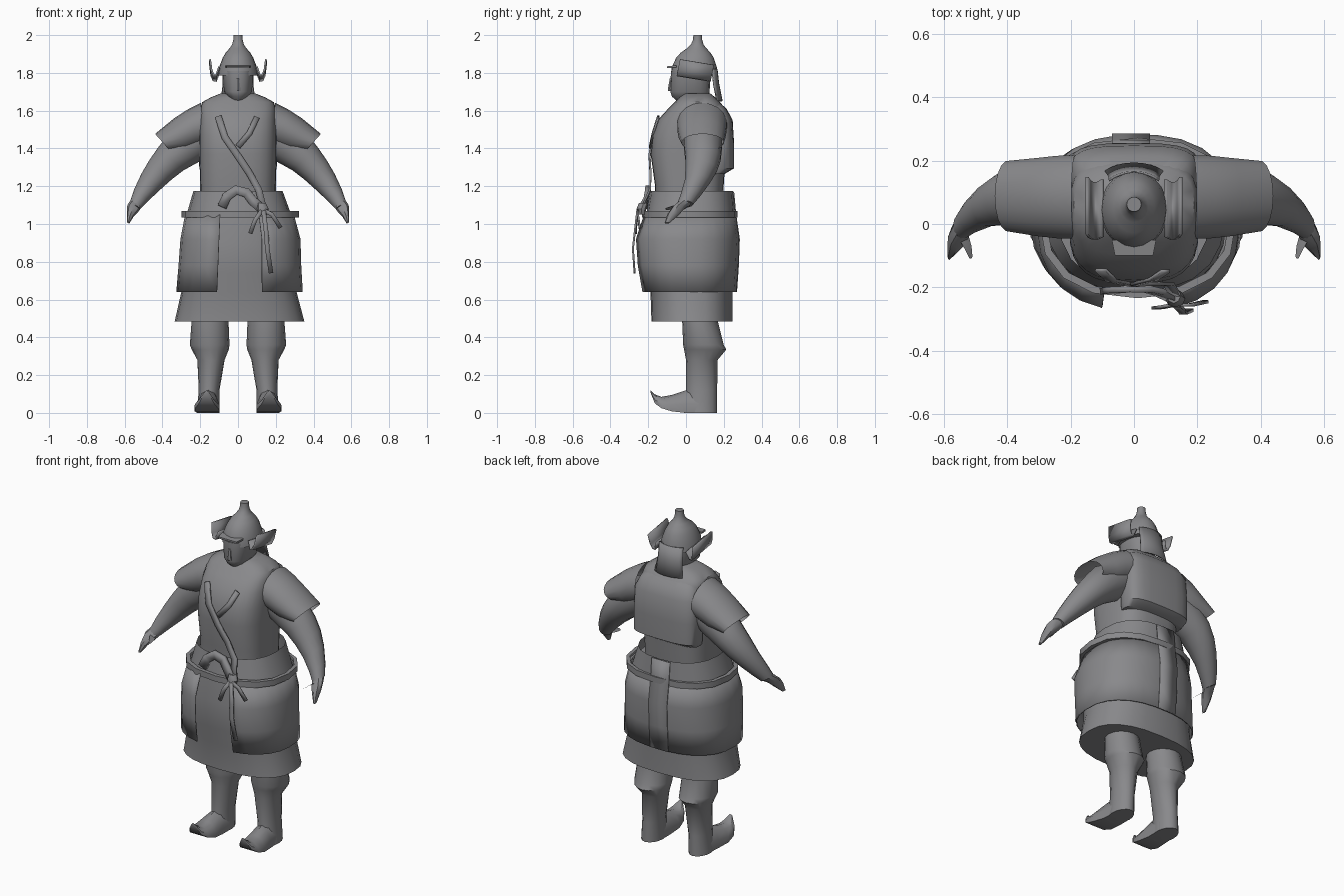
import bpy, bmesh, math
from mathutils import Vector

grey = bpy.data.materials.new("plain_grey")
grey.diffuse_color = (0.25, 0.25, 0.26, 1)


def finish(name, bm, angle=40, thick=0):
    bmesh.ops.recalc_face_normals(bm, faces=bm.faces[:])
    me = bpy.data.meshes.new(name)
    bm.to_mesh(me)
    bm.free()
    ob = bpy.data.objects.new(name, me)
    bpy.context.collection.objects.link(ob)
    me.materials.append(grey)
    if thick:
        mod = ob.modifiers.new("thickness", "SOLIDIFY")
        mod.thickness, mod.offset = thick, 0
    bpy.ops.object.select_all(action='DESELECT')
    ob.select_set(True)
    bpy.context.view_layer.objects.active = ob
    bpy.ops.object.shade_smooth_by_angle(angle=math.radians(angle))
    return ob


def skin(name, rings, closed=True, cap=True, thick=0, angle=40):
    """Bridge a list of equally long point rings."""
    bm = bmesh.new()
    vs = [[bm.verts.new(p) for p in r] for r in rings]
    n = len(vs[0])
    for a, b in zip(vs, vs[1:]):
        for i in range(n if closed else n - 1):
            j = (i + 1) % n
            bm.faces.new((a[i], a[j], b[j], b[i]))
    if closed and cap:
        bm.faces.new(vs[0])
        bm.faces.new(vs[-1])
    return finish(name, bm, angle, thick)


def power(v, p):
    return math.copysign(abs(v) ** (2 / p), v)


def stack(name, rows, p=2.0, n=20, arc=None, **kw):
    """Horizontal rings; each row is z, centre x, half width, front y, back y."""
    rings = []
    for z, cx, rx, yf, yb in rows:
        a0, a1 = arc or (-90, 270)
        ring = []
        for i in range(n):
            t = math.radians(a0 + (a1 - a0) * i / (n - 1 if arc else n))
            ring.append((cx + rx * power(math.cos(t), p),
                         (yf + yb) / 2 + (yb - yf) / 2 * power(math.sin(t), p), z))
        rings.append(ring)
    return skin(name, rings, closed=arc is None, **kw)


def limb(name, rows, side, n=14, **kw):
    """Slanted rings; each row is centre x, y, z, half axis x, z and half depth y."""
    rings = []
    for x, y, z, ax, az, ry in rows:
        ring = []
        for i in range(n):
            t = 2 * math.pi * i / n
            ring.append((side * (x + ax * math.cos(t)), y + ry * math.sin(t), z + az * math.cos(t)))
        rings.append(ring)
    return skin(name, rings, **kw)


def ribbon(name, pts, width, thick=0.01):
    """Flat strap facing the front."""
    pts = [Vector(p) for p in pts]
    rings = []
    for i, p in enumerate(pts):
        d = pts[min(i + 1, len(pts) - 1)] - pts[max(i - 1, 0)]
        s = Vector((d.z, 0, -d.x)).normalized() * width / 2
        rings.append([p - s, p + s])
    return skin(name, rings, closed=False, thick=thick)


# torso and padded back plate
stack("torso", [(1.08, 0, .2, -.16, .19), (1.21, 0, .2, -.165, .2), (1.37, 0, .205, -.187, .21),
                (1.47, 0, .205, -.177, .22), (1.555, 0, .202, -.145, .225), (1.61, 0, .2, -.095, .21),
                (1.645, 0, .19, -.06, .18), (1.67, 0, .145, -.035, .155), (1.69, 0, .095, -.01, .13)],
      p=3, n=28)
stack("back_plate", [(1.265, 0, .195, .09, .205), (1.295, 0, .205, .08, .255), (1.42, 0, .207, .08, .255),
                     (1.55, 0, .203, .07, .247), (1.61, 0, .18, .06, .215), (1.655, 0, .13, .05, .165)],
      p=3.2, n=24)

# head with a pointed chin and small nose
stack("head", [(1.60, 0, .06, .02, .12), (1.645, 0, .025, -.04, .1), (1.675, 0, .055, -.075, .12),
               (1.70, 0, .075, -.083, .125), (1.81, 0, .082, -.08, .13)], p=2.3, n=18)
stack("nose", [(1.705, 0, .014, -.094, -.06), (1.72, 0, .014, -.095, -.06), (1.77, 0, .008, -.086, -.06)], n=6)

# helmet, visor, ear plates and neck flap
stack("helmet", [(1.785, 0, .107, -.078, .168), (1.83, 0, .1, -.076, .163), (1.88, 0, .081, -.052, .147),
                 (1.907, 0, .065, -.028, .13), (1.93, 0, .045, .005, .108), (1.95, 0, .031, .026, .093),
                 (1.975, 0, .025, .037, .086), (2.0, 0, .023, .039, .085)], n=20)
skin("visor", [[(-.07, -.05, 1.84), (-.06, -.1, 1.835), (.06, -.1, 1.835), (.07, -.05, 1.84)],
               [(-.07, -.05, 1.83), (-.06, -.1, 1.825), (.06, -.1, 1.825), (.07, -.05, 1.83)]])
for s in (1, -1):
    # each plate folds down from the brim and curls up outward
    path = [(.1, 1.82), (.116, 1.775), (.13, 1.778), (.141, 1.805), (.148, 1.86)]
    skin("ear_plate", [[(s * x, -.05 + (z - 1.77) * .2, z + .012), (s * x, .13 + (z - 1.77) * .2, z - .018)]
                       for x, z in path], closed=False, thick=.01)
stack("neck_flap", [(1.82, 0, .1, .03, .163), (1.74, 0, .1, .04, .172), (1.65, 0, .115, .055, .19)],
      arc=(38, 142), n=9, thick=.008)

for s in (1, -1):
    # sleeves, arms and hands
    limb("sleeve", [(.185, .085, 1.53, .012, .112, .133), (.24, .085, 1.505, .022, .104, .132),
                    (.3, .085, 1.47, .038, .09, .125), (.397, .088, 1.43, .042, .047, .112)],
         s, n=18, cap=False)
    limb("arm", [(.2, .09, 1.46, .06, .085, .1), (.28, .09, 1.41, .075, .08, .103),
                 (.355, .09, 1.345, .068, .06, .095), (.41, .08, 1.287, .06, .05, .085),
                 (.46, .06, 1.225, .052, .04, .068), (.51, .025, 1.155, .04, .028, .053),
                 (.54, -.005, 1.105, .03, .018, .042)], s)
    limb("hand", [(.538, -.005, 1.11, .03, .018, .04), (.555, -.04, 1.085, .031, .016, .035),
                  (.57, -.068, 1.05, .018, .01, .032), (.582, -.1, 1.005, .006, .003, .013)], s, n=8)
    limb("thumb", [(.543, -.03, 1.095, .02, .012, .018), (.525, -.07, 1.087, .013, .01, .014),
                   (.515, -.103, 1.08, .006, .006, .007)], s, n=6)
    # legs with baggy knees tucked into boots
    stack("leg", [(.51, s * .148, .098, -.02, .17), (.48, s * .148, .098, -.02, .17),
                  (.36, s * .15, .105, -.015, .2), (.335, s * .147, .098, -.01, .213),
                  (.28, s * .143, .072, .0, .167), (.12, s * .153, .055, .0, .165),
                  (0, s * .158, .06, -.01, .165)], n=16)
    foot = []
    for y, zb, zt, w, cx in [(.1, 0, .13, .055, .155), (0, 0, .12, .058, .158), (-.075, .008, .095, .066, .163),
                             (-.13, .025, .085, .06, .166), (-.165, .05, .098, .04, .167),
                             (-.187, .105, .118, .012, .166)]:
        foot.append([(s * (cx + u * w), y, zb + v * (zt - zb)) for u, v in
                     [(-1, 0), (1, 0), (1, .4), (.6, .85), (0, 1), (-.6, .85), (-1, .4)]])
    skin("boot_toe", foot)

# layered skirt: lower robe, armoured apron, waist band and belt
stack("robe", [(1.1, 0, .25, -.185, .22), (.9, 0, .29, -.215, .25), (.74, 0, .3, -.21, .25),
               (.64, .005, .305, -.188, .245), (.485, .008, .343, -.183, .245)], p=2.5, n=24)
stack("apron", [(1.05, .008, .285, -.228, .262), (.92, .013, .315, -.272, .28), (.78, .01, .322, -.262, .275),
                (.64, .008, .332, -.237, .265)], p=2.4, arc=(-73, 253), n=24, thick=.006)
stack("waist_band", [(1.175, 0, .236, -.19, .25), (1.04, .005, .28, -.212, .26)],
      p=2.4, n=20, cap=False)
stack("belt", [(1.035, .012, .29, -.212, .255), (1.035, .012, .312, -.234, .272),
               (1.07, .012, .312, -.234, .272), (1.07, .012, .29, -.212, .255)], p=2.4, n=16, cap=False)
ribbon("back_panel", [(-.01, .252, 1.17), (-.01, .263, 1.05), (-.01, .282, .92), (-.01, .277, .78),
                      (-.01, .267, .64)], .12, .006)

# crossed chest straps
ribbon("long_strap", [(-.105, -.145, 1.57), (-.07, -.178, 1.46), (0, -.193, 1.36), (.06, -.188, 1.27),
                      (.11, -.19, 1.18), (.135, -.235, 1.08)], .036)
ribbon("short_strap", [(0, -.19, 1.41), (.06, -.175, 1.48), (.1, -.148, 1.565)], .03)

# sash bow, knot and hanging ends
ribbon("bow", [(-.085, -.212, 1.09), (-.06, -.208, 1.145), (-.01, -.205, 1.18), (.045, -.206, 1.165),
               (.08, -.215, 1.12), (.12, -.235, 1.085)], .05, .02)
stack("knot", [(1.05, .13, .022, -.26, -.215), (1.08, .13, .032, -.262, -.21), (1.11, .125, .022, -.25, -.2)], n=8)
ribbon("long_sash_end", [(.135, -.258, 1.07), (.15, -.272, .95), (.155, -.281, .87), (.175, -.272, .74)], .024)
ribbon("short_sash_end", [(.125, -.255, 1.07), (.09, -.262, 1.02), (.065, -.265, .95)], .022)
ribbon("side_sash_end", [(.14, -.255, 1.07), (.18, -.255, 1.05), (.225, -.245, .98)], .022)
